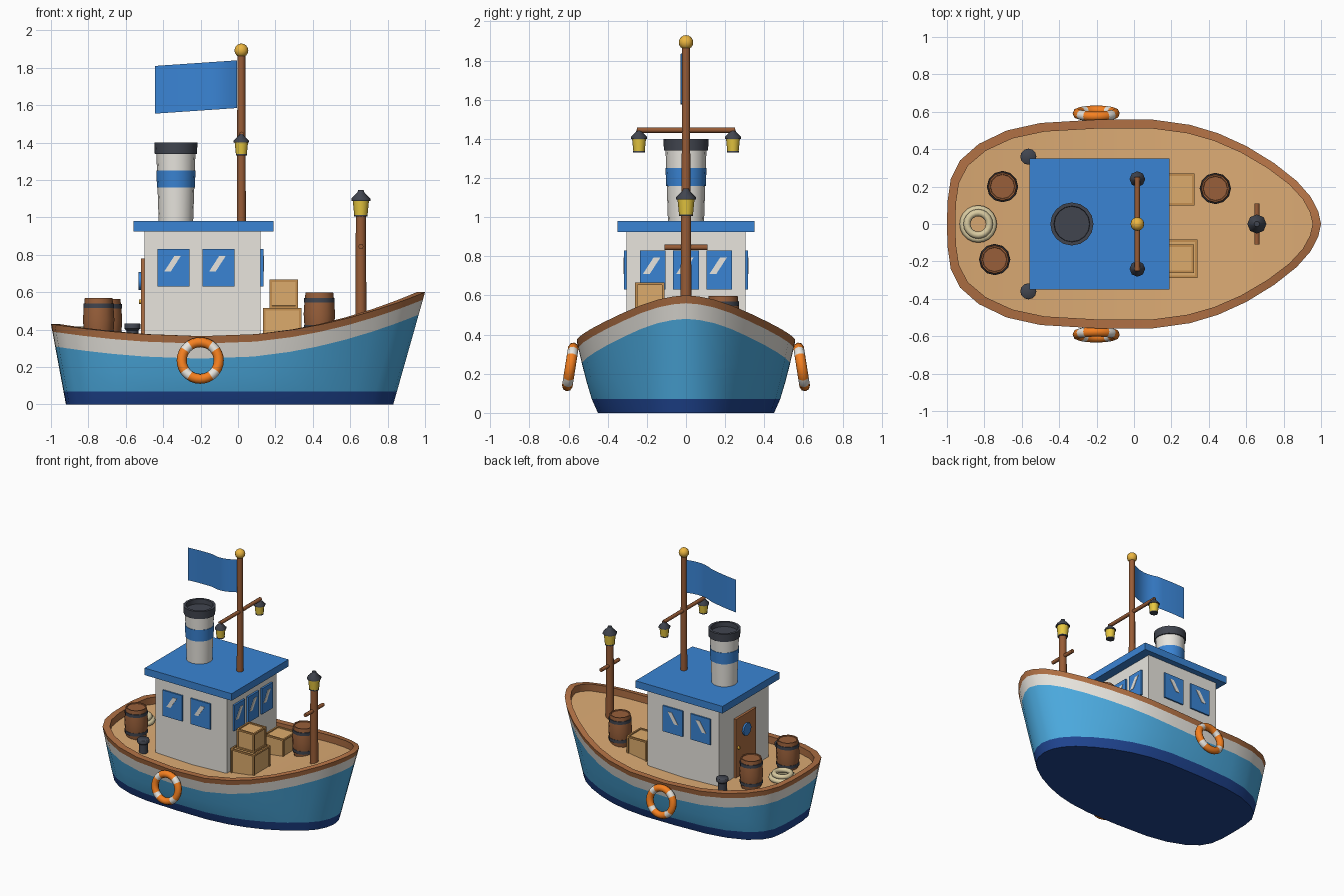
import bpy, bmesh
from math import sin, cos, pi, radians
from mathutils import Matrix, Vector

if "Cube" in bpy.data.objects:
    bpy.data.objects.remove(bpy.data.objects["Cube"])

def mat(name, hexcol):
    m = bpy.data.materials.new(name)
    rgb = [int(hexcol[i:i + 2], 16) / 255 for i in (0, 2, 4)]
    m.diffuse_color = [((c + .055) / 1.055) ** 2.4 for c in rgb] + [1]
    m.use_nodes = True
    m.node_tree.nodes["Principled BSDF"].inputs["Base Color"].default_value = m.diffuse_color
    return m

NAVY, SKY, WHITE = mat("navy", "1f4490"), mat("sky_blue", "4cabe0"), mat("white", "e8e5de")
WOOD, DECK, BLUE = mat("wood", "b07044"), mat("deck_tan", "dcab74"), mat("blue", "3a84d4")
DARK, GOLD, LAMP = mat("dark_metal", "41454f"), mat("gold", "ecb640"), mat("lamp_yellow", "e8c840")
BARREL, CRATE, PANEL = mat("barrel_wood", "985f3a"), mat("crate_frame", "c48f50"), mat("crate_panel", "dcab6c")
ORANGE, ROPE, MAST = mat("orange", "f58020"), mat("rope", "d8caa0"), mat("mast_wood", "985c36")

def finish(name, bm, mats, smooth=True):
    bmesh.ops.remove_doubles(bm, verts=bm.verts, dist=1e-5)
    bmesh.ops.recalc_face_normals(bm, faces=bm.faces)
    me = bpy.data.meshes.new(name)
    bm.to_mesh(me)
    bm.free()
    for m in mats:
        me.materials.append(m)
    ob = bpy.data.objects.new(name, me)
    bpy.context.collection.objects.link(ob)
    if smooth:
        bpy.ops.object.select_all(action='DESELECT')
        ob.select_set(True)
        bpy.context.view_layer.objects.active = ob
        bpy.ops.object.shade_smooth_by_angle(angle=radians(46))
    return ob

def box(name, lo, hi, m):
    bm = bmesh.new()
    lo, hi = Vector(lo), Vector(hi)
    bmesh.ops.create_cube(bm, size=1, matrix=Matrix.Translation((lo + hi) / 2) @ Matrix.Diagonal((*(hi - lo), 1)))
    return finish(name, bm, [m], False)

def lathe(name, profile, loc, m, sides=12, rot=(0, 0, 0)):
    """Revolve (radius, z) points about z, capping both ends."""
    bm = bmesh.new()
    rings = [[bm.verts.new((r * cos(2 * pi * i / sides), r * sin(2 * pi * i / sides), z))
              for i in range(sides)] for r, z in profile]
    for a, b in zip(rings, rings[1:]):
        for i in range(sides):
            j = (i + 1) % sides
            bm.faces.new((a[i], a[j], b[j], b[i]))
    for k in (0, -1):
        if profile[k][0] > 0:
            bm.faces.new(rings[k])
    ob = finish(name, bm, [m])
    ob.location, ob.rotation_euler = loc, rot

def torus(name, R, r, loc, mats, rot=(0, 0, 0), n=32, k=8):
    bm = bmesh.new()
    v = [[bm.verts.new(((R + r * cos(2 * pi * j / k)) * cos(2 * pi * i / n),
                        (R + r * cos(2 * pi * j / k)) * sin(2 * pi * i / n),
                        r * sin(2 * pi * j / k))) for j in range(k)] for i in range(n)]
    for i in range(n):
        for j in range(k):
            f = bm.faces.new((v[i][j], v[(i + 1) % n][j], v[(i + 1) % n][(j + 1) % k], v[i][(j + 1) % k]))
            f.material_index = 1 if len(mats) > 1 and i % 8 in (3, 4) else 0
    ob = finish(name, bm, mats)
    ob.location, ob.rotation_euler = loc, rot

def sheer(x):
    u = x + .15
    return .365 + (.178 if u > 0 else .09) * u * u

def deck_z(x):
    return sheer(x) - .055

# Hull: plan outline lofted through colour bands, over the rim and down to the deck
half = [(-1, 0), (-.997, .12), (-.98, .24), (-.93, .34), (-.83, .428), (-.68, .5), (-.5, .54), (-.2, .558),
        (.1, .558), (.3, .53), (.45, .485), (.6, .417), (.75, .325), (.87, .23), (.945, .145), (.985, .068), (1, 0)]
loop = half + [(x, -y) for x, y in half[-2:0:-1]]
N, H = len(loop), len(half)

def hull_pt(x, y, z):
    t = z / sheer(x)
    sgn = 1 if y >= 0 else -1
    yb = sgn * .45 * (abs(y) / .558) ** .85
    k = t ** .75
    return (x * (.875 + .125 * t) - .045 * (1 - t), yb + (y - yb) * k, z)

levels = [lambda s: 0, lambda s: .07, lambda s: .07 + (s - .19) * .5,
          lambda s: s - .12, lambda s: s - .04, lambda s: s]
bm = bmesh.new()
rings = [[bm.verts.new(hull_pt(x, y, f(sheer(x)))) for x, y in loop] for f in levels]
for drop in (0, .055):
    rings.append([bm.verts.new((x * .955, y * .915, sheer(x) - drop)) for x, y in loop])
for a, b, mi in zip(rings, rings[1:], (0, 1, 1, 2, 3, 3, 3)):
    for i in range(N):
        j = (i + 1) % N
        bm.faces.new((a[i], a[j], b[j], b[i])).material_index = mi
bm.faces.new(rings[0])
d = rings[-1]
for i in range(H - 1):
    q = [d[i], d[i + 1], d[(N - i - 1) % N], d[(N - i) % N]]
    bm.faces.new(list(dict.fromkeys(q))).material_index = 4
finish("hull", bm, [NAVY, SKY, WHITE, WOOD, DECK])

# Cabin and roof
box("cabin", (-.5, -.305, .29), (.12, .305, .93), WHITE)
box("roof", (-.56, -.35, .925), (.19, .35, .98), BLUE)

# Windows with slanted glints: w maps (along, height, outward) to world
def window(name, centre, width, w):
    for part, pts, o, m in (
            ("pane", [(-width, -.1), (width, -.1), (width, .1), (-width, .1)], .016, BLUE),
            ("glint", [(-.05, -.02), (-.015, -.02), (.04, .065), (.005, .065)], .019, WHITE)):
        bm = bmesh.new()
        f = bm.faces.new([bm.verts.new(w(centre + a, .73 + b, 0)) for a, b in pts])
        ext = bmesh.ops.extrude_face_region(bm, geom=[f])["geom"]
        bmesh.ops.translate(bm, verts=[g for g in ext if isinstance(g, bmesh.types.BMVert)],
                            vec=Vector(w(0, 0, o)) - Vector(w(0, 0, 0)))
        finish(f"{name}_{part}", bm, [m], False)

for s in (-1, 1):
    for c in (-.345, -.105):
        window("side_window", c, .085, lambda a, b, o, s=s: (a, s * (.3 + o), b))
for c in (-.17, 0, .17):
    window("front_window", c, .066, lambda a, b, o: (.119 + o, a, b))

# Door with porthole and knob
box("door", (-.518, -.125, .31), (-.495, .125, .78), WOOD)
lathe("door_porthole", [(.048, 0), (.048, .031)], (-.5, 0, .66), BLUE, 12, (0, -pi / 2, 0))
lathe("door_knob", [(.012, 0), (.012, .03)], (-.5, .095, .55), GOLD, 8, (0, -pi / 2, 0))

# Funnel
F = (-.332, 0, 0)
lathe("funnel", [(.092, .97), (.105, 1.36)], F, WHITE, 16)
lathe("funnel_band", [(.095, 1.16), (.101, 1.16), (.105, 1.25), (.095, 1.25)], F, BLUE, 16)
lathe("funnel_cap", [(.1, 1.34), (.113, 1.34), (.115, 1.4), (.096, 1.4), (.094, 1.365)], F, DARK, 16)

# Lanterns
def lantern(x, y, z, k=1):
    lathe("lantern_glass", [(.029 * k, 0), (.036 * k, .07 * k)], (x, y, z), LAMP, 8)
    lathe("lantern_base", [(.03 * k, -.004), (.03 * k, .004)], (x, y, z), DARK, 8)
    lathe("lantern_cap", [(.042 * k, .065 * k), (.042 * k, .075 * k), (.015 * k, .102 * k), (.012 * k, .112 * k)],
          (x, y, z), DARK, 8)

# Mast with yard, ball and flag
lathe("mast", [(.024, .97), (.021, 1.88)], (.018, 0, 0), MAST, 10)
lathe("mast_ball", [(.037 * sin(pi * i / 8), -.037 * cos(pi * i / 8)) for i in range(9)], (.018, 0, 1.893), GOLD)
lathe("mast_yard", [(.014, -.25), (.014, .25)], (.018, 0, 1.445), MAST, 8, (pi / 2, 0, 0))
for s in (-1, 1):
    lantern(.018, s * .24, 1.335)

bm = bmesh.new()
cols = []
for i in range(13):
    t = i / 12
    y = -.028 * sin(2 * pi * t) if t < .5 else .018 * sin(pi * (t - .5))
    cols.append([bm.verts.new((-.44 * t - .005, y, z - .03 * t)) for z in (1.585, 1.84)])
for a, b in zip(cols, cols[1:]):
    bm.faces.new((a[0], b[0], b[1], a[1]))
finish("flag", bm, [BLUE])

# Bow post with crossbar and lantern
lathe("bow_post", [(.03, .38), (.027, 1.01)], (.657, 0, 0), MAST, 10)
lathe("bow_crossbar", [(.014, -.11), (.014, .11)], (.657, 0, .845), MAST, 8, (pi / 2, 0, 0))
lantern(.657, 0, 1.01, 1.22)

# Barrels
for x, y in ((-.703, .2), (-.745, -.19), (.435, .19)):
    p = (x, y, deck_z(x) - .008)
    lathe("barrel", [(.07, 0), (.08, .06), (.084, .12), (.08, .18), (.074, .235), (.066, .235), (.064, .228)], p, BARREL)
    for z in (.05, .195):
        lathe("barrel_hoop", [(.076, z - .012), (.082, z - .012), (.082, z + .012), (.076, z + .012)], p, DARK)

# Crates with recessed panels
for x, y, z, s in ((.237, -.185, .31, .205), (.245, -.185, .515, .152), (.238, .185, .315, .17)):
    bm = bmesh.new()
    bmesh.ops.create_cube(bm, size=s, matrix=Matrix.Translation((x, y, z + s / 2)))
    faces = list(bm.faces)
    bmesh.ops.inset_individual(bm, faces=faces, thickness=.018)
    bmesh.ops.inset_individual(bm, faces=faces, thickness=.001, depth=-.008)
    for f in faces:
        f.material_index = 1
    finish("crate", bm, [CRATE, PANEL], False)

# Rope coil
for R, z in ((.081, .018), (.06, .045)):
    torus("rope_coil", R, .019, (-.833, 0, deck_z(-.833) + z), [ROPE], n=20)

# Bollards and life rings, both sides
for s in (-1, 1):
    lathe("bollard", [(.032, -.01), (.032, .07), (.043, .08), (.043, .105), (.04, .108)],
          (-.565, s * .36, deck_z(-.565)), DARK)
    torus("life_ring", .099, .027, (-.202, s * .591, .235), [ORANGE, WHITE], (pi / 2 + s * radians(9), 0, 0))
